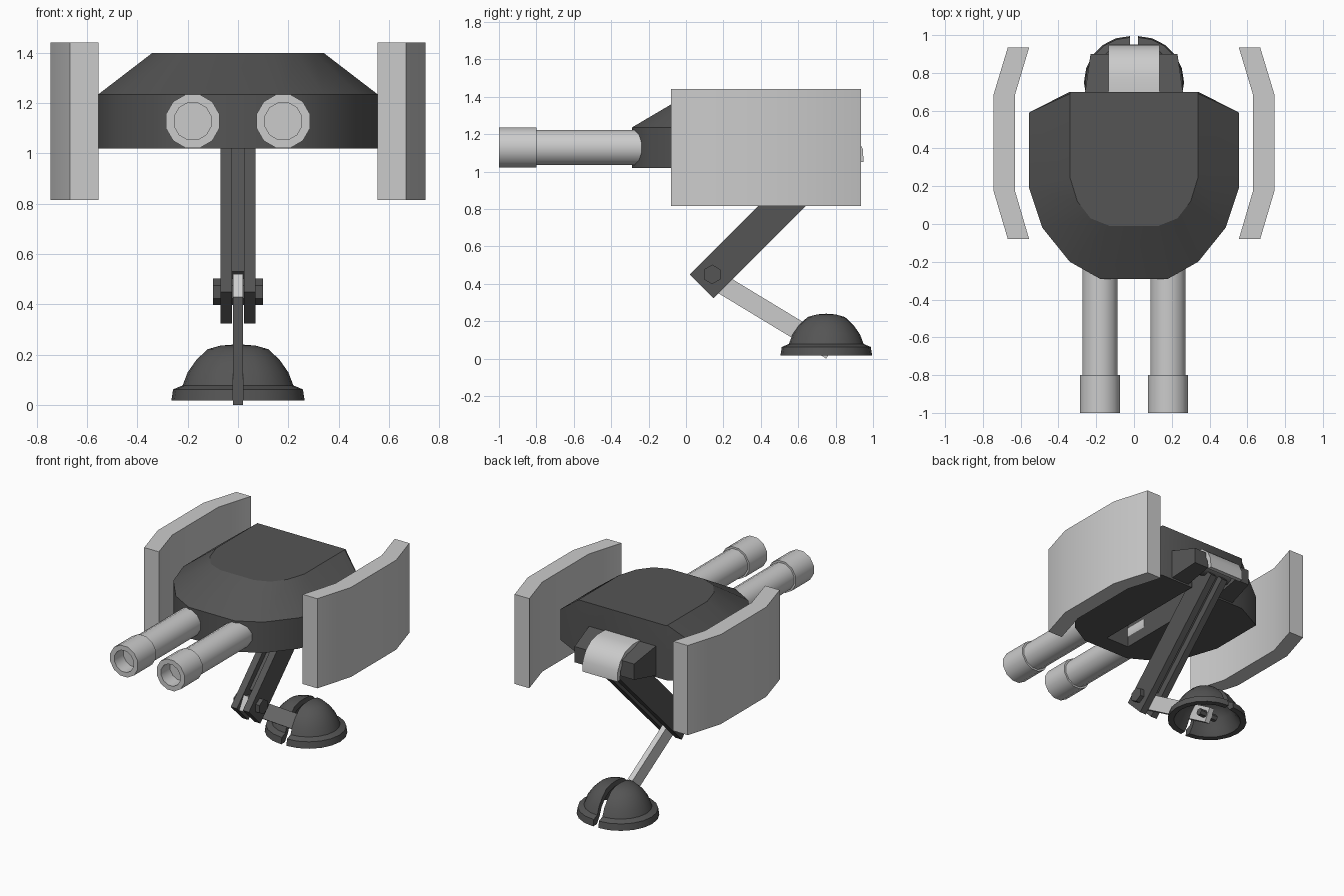
import bpy, bmesh
from math import pi, sin, cos, radians

if "Cube" in bpy.data.objects:
    bpy.data.objects.remove(bpy.data.objects["Cube"])

dark = bpy.data.materials.new("dark_grey")
dark.diffuse_color = (.09, .09, .09, 1)
dark.use_nodes = True
dark.node_tree.nodes["Principled BSDF"].inputs["Base Color"].default_value = dark.diffuse_color


def finish(name, bm, smooth=None, mat=None):
    bmesh.ops.remove_doubles(bm, verts=bm.verts[:], dist=1e-5)
    bmesh.ops.recalc_face_normals(bm, faces=bm.faces[:])
    me = bpy.data.meshes.new(name)
    bm.to_mesh(me)
    bm.free()
    ob = bpy.data.objects.new(name, me)
    bpy.context.collection.objects.link(ob)
    if mat:
        me.materials.append(mat)
    if smooth:
        smooth_by_angle(ob, smooth)
    return ob


def smooth_by_angle(ob, degrees):
    bpy.ops.object.select_all(action='DESELECT')
    ob.select_set(True)
    bpy.context.view_layer.objects.active = ob
    bpy.ops.object.shade_smooth_by_angle(angle=radians(degrees))


def loft(name, rings, smooth=None, mat=None):
    """Skin equal-length rings and cap both ends."""
    bm = bmesh.new()
    vs = [[bm.verts.new(p) for p in r] for r in rings]
    n = len(rings[0])
    for a, b in zip(vs, vs[1:]):
        for i in range(n):
            j = (i + 1) % n
            bm.faces.new((a[i], a[j], b[j], b[i]))
    bm.faces.new(vs[0])
    bm.faces.new(vs[-1])
    return finish(name, bm, smooth, mat)


def side_prism(name, yz, x0, x1, smooth=None, mat=None):
    return loft(name, [[(x, y, z) for y, z in yz] for x in (x0, x1)], smooth, mat)


def plan_prism(name, xy, z0, z1, smooth=None):
    return loft(name, [[(x, y, z) for x, y in xy] for z in (z0, z1)], smooth)


def disc(y, z, r, n, start=0.0):
    return [(y + r * cos(start + 2 * pi * i / n), z + r * sin(start + 2 * pi * i / n))
            for i in range(n)]


def both(half):
    return half + [(-x, y) for x, y in reversed(half)]


# Hull: waist outline, sloped roof, slot underneath where the leg folds away
waist = both([(.18, -.29), (.34, -.20), (.485, -.02), (.555, .19), (.555, .59), (.34, .70)])
roof = both([(.13, -.01), (.23, .03), (.30, .12), (.34, .25), (.34, .69), (.34, .70)])
hull = loft("hull", [[(x, y, z) for x, y in o]
                     for o, z in ((waist, 1.02), (waist, 1.235), (roof, 1.40))], mat=dark)
cutter = plan_prism("slot_cutter", [(-.09, -.17), (.09, -.17), (.09, .8), (-.09, .8)], .9, 1.2)
cutter.hide_render = True
mod = hull.modifiers.new("leg_slot", 'BOOLEAN')
mod.operation = 'DIFFERENCE'
mod.solver = 'EXACT'
mod.object = cutter
bpy.context.view_layer.objects.active = hull
bpy.ops.object.modifier_apply(modifier=mod.name)
bpy.data.objects.remove(cutter)
smooth_by_angle(hull, 30)

# Cover arched over the hip joint
outer = [(.69, 1.245), (.78, 1.245), (.86, 1.225), (.915, 1.18), (.945, 1.12), (.95, 1.05)]
inner = [(.92, 1.05), (.915, 1.11), (.89, 1.16), (.845, 1.2), (.775, 1.215), (.69, 1.215)]
side_prism("hip_cover", outer + inner, -.135, .135, 35)
side_prism("hip_axle", disc(.81, 1.12, .05, 8), -.2, .2, 50, dark)

# Thigh: two plates with a recessed web between them
side_prism("thigh_web", [(.16, .53), (.22, .47), (.85, 1.10), (.79, 1.16)], -.023, .023, mat=dark)
side_prism("knee_pin", disc(.14, .45, .052, 6, pi / 6), -.10, .10, mat=dark)

# Shin
side_prism("shin", [(.09, .52), (.04, .43), (.75, .0), (.80, .09)], -.019, .019)
side_prism("ankle_pin", disc(.75, .06, .025, 6), -.07, .07, mat=dark)

# Foot shell cross-section as (radius, height), revolved half a turn per side
shell = [(.0, .24), (.05, .236), (.10, .222), (.145, .18), (.18, .13), (.20, .078),
         (.238, .062), (.245, .017), (.205, .017), (.175, .06), (.15, .12), (.115, .16),
         (.07, .19), (.0, .205)]

for s, side in ((-1, "left"), (1, "right")):
    # Armour panel
    plan_prism(side + "_armour_panel",
               [(s * x, y) for x, y in ((.668, .935), (.745, .68), (.745, .18), (.668, -.08),
                                        (.555, -.08), (.63, .175), (.63, .685), (.555, .935))],
               .815, 1.44, 35)
    # Gun barrel with muzzle and recessed bore
    rings = [[(s * .18 + dx, y, z) for dx, z in disc(0, 1.128, r, 12, pi / 12)]
             for y, r in ((.0, .097), (-.80, .097), (-.80, .11), (-1, .11), (-1, .076), (-.9, .076))]
    loft(side + "_gun", rings, 35)
    # Hip bracket tapering away from the hull
    loft(side + "_hip_bracket",
         [[(s * x0, y, z0), (s * x1, y, z0), (s * x1, y, z1), (s * x0, y, z1)]
          for y, x0, x1, z0, z1 in ((.69, .12, .26, 1.03, 1.24), (.90, .12, .23, 1.07, 1.18))],
         mat=dark)
    # Thigh plate
    side_prism(side + "_thigh_plate", [(.02, .45), (.147, .323), (.875, 1.05), (.75, 1.18)],
               s * .023, s * .07, mat=dark)
    # Half of the domed foot
    n = 10
    loft(side + "_foot",
         [[(s * (.02 + r * sin(pi * i / n)), .75 + r * cos(pi * i / n), z) for r, z in shell]
          for i in range(n + 1)], 35, dark)
